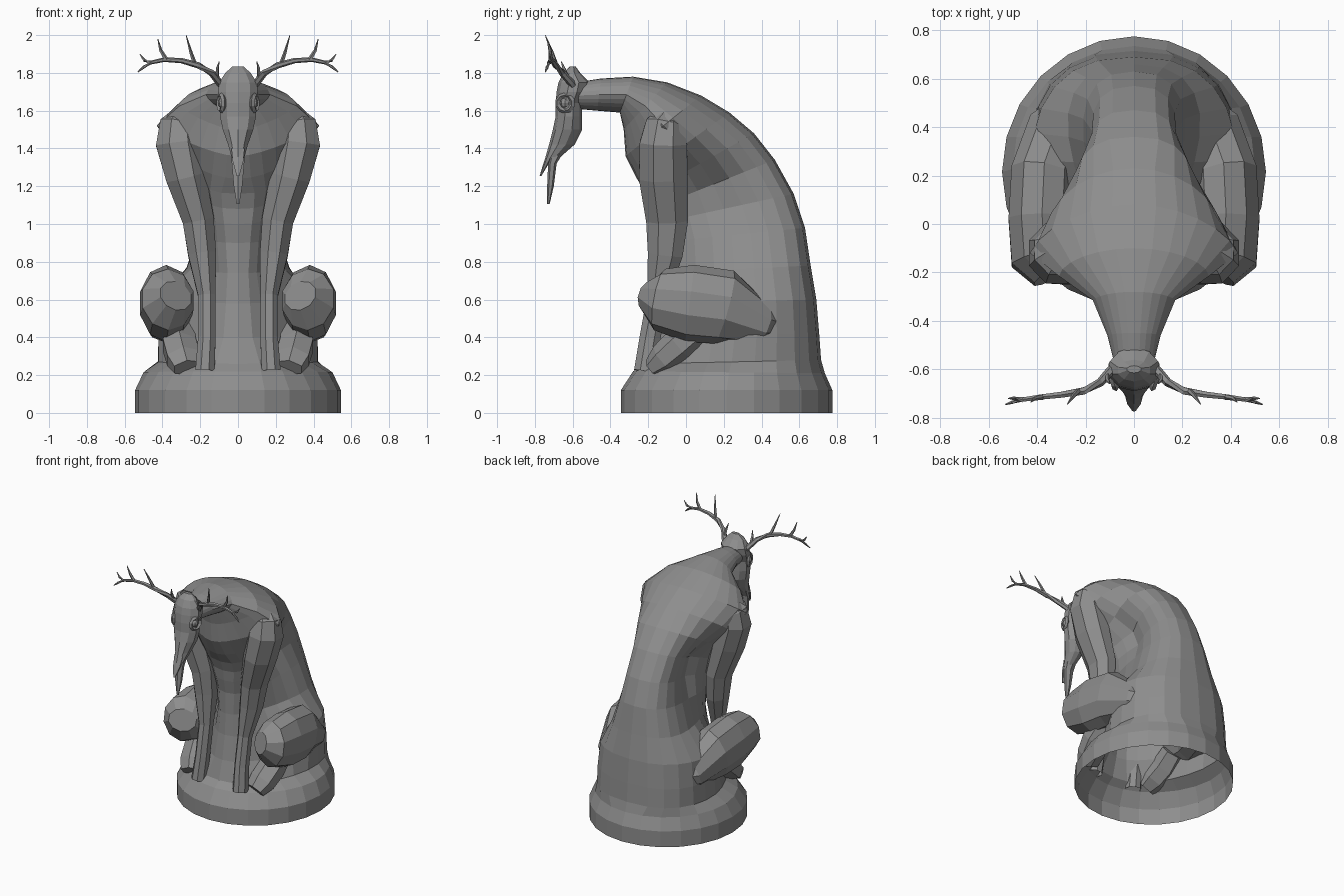
import bpy, bmesh, math
from mathutils import Vector

if "Cube" in bpy.data.objects:
    bpy.data.objects.remove(bpy.data.objects["Cube"])

# Dark grey stone
stone = bpy.data.materials.new("dark_stone")
stone.diffuse_color = (.27, .27, .27, 1)
stone.use_nodes = True
stone.node_tree.nodes["Principled BSDF"].inputs["Base Color"].default_value = stone.diffuse_color


def make(name, rings, caps=(True, True), mirror=False):
    """Bridge equal-length rings of points into one flat-shaded object."""
    bm = bmesh.new()
    rows = [[bm.verts.new(p) for p in r] for r in rings]
    n = len(rows[0])
    for a, b in zip(rows, rows[1:]):
        for i in range(n):
            j = (i + 1) % n
            bm.faces.new((a[i], a[j], b[j], b[i]))
    if caps[0]:
        bm.faces.new(rows[0][::-1])
    if caps[1]:
        bm.faces.new(rows[-1])
    bmesh.ops.recalc_face_normals(bm, faces=bm.faces)
    me = bpy.data.meshes.new(name)
    bm.to_mesh(me)
    bm.free()
    me.materials.append(stone)
    ob = bpy.data.objects.new(name, me)
    bpy.context.collection.objects.link(ob)
    if mirror:
        ob.modifiers.new("mirror", 'MIRROR')
    return ob


def tube(name, stations, sides=8, caps=(True, True)):
    """Tapered mirrored limb: stations are (x, y, z, side radius, depth radius)."""
    pts = [Vector(s[:3]) for s in stations]
    rings = []
    for i, s in enumerate(stations):
        d = (pts[min(i + 1, len(pts) - 1)] - pts[max(i - 1, 0)]).normalized()
        ref = Vector((1, 0, 0)) if abs(d.x) < 0.8 else Vector((0, 1, 0))
        u = (ref - d * ref.dot(d)).normalized()
        v = d.cross(u)
        rings.append([pts[i] + u * s[3] * math.cos(a) + v * s[4] * math.sin(a)
                      for a in (2 * math.pi * (k + 0.5) / sides for k in range(sides))])
    return make(name, rings, caps, mirror=True)


# Round base, torso and neck in one skin, open underneath
# back y, back z, front y, front z, width at back, middle, front
SECTIONS = [
    (.775, 0, -.345, 0, .545, .545, .545), (.775, .12, -.345, .12, .545, .545, .545),
    (.735, .21, -.28, .22, .51, .50, .47), (.715, .28, -.23, .26, .48, .42, .34),
    (.705, .42, -.19, .40, .47, .42, .22), (.69, .60, -.16, .58, .44, .42, .18),
    (.66, .78, -.15, .74, .36, .25, .16), (.63, .98, -.15, .90, .28, .19, .19),
    (.57, 1.16, -.17, 1.0, .26, .13, .22), (.47, 1.34, -.18, 1.08, .27, .13, .25),
    (.36, 1.48, -.21, 1.16, .30, .24, .26),
    (.23, 1.59, -.26, 1.24, .33, .36, .26), (.08, 1.68, -.32, 1.36, .35, .43, .22),
    (-.10, 1.75, -.33, 1.50, .29, .31, .18), (-.28, 1.78, -.35, 1.59, .15, .17, .13),
    (-.45, 1.77, -.47, 1.60, .10, .11, .09), (-.58, 1.75, -.58, 1.61, .08, .08, .07)]
rings = []
for k, (yb, zb, yf, zf, wb, wm, wf) in enumerate(SECTIONS):
    ring = []
    power = .8 if 3 <= k <= 10 else 1
    for i in range(24):
        a = 2 * math.pi * i / 24
        t = (1 - math.cos(a)) / 2
        w = wb + (wm - wb) * t * 2 if t < .5 else wm + (wf - wm) * (t * 2 - 1)
        s = math.sin(a)
        x = math.copysign(abs(s) ** power, s) * w if abs(s) > 1e-6 else 0
        ring.append((x, yb + (yf - yb) * t, zb + (zf - zb) * t))
    rings.append(ring)
make("base_and_torso", rings, caps=(False, True))

# Forelegs running from the shoulders to the base
tube("foreleg", [(.29, -.09, 1.58, .06, .06), (.31, -.11, 1.53, .11, .11),
                 (.315, -.12, 1.43, .13, .135), (.275, -.12, 1.25, .115, .14),
                 (.21, -.10, 1.02, .09, .12), (.19, -.11, .84, .08, .10),
                 (.165, -.15, .62, .05, .06), (.165, -.19, .40, .05, .06),
                 (.175, -.22, .22, .055, .06)], caps=(True, False))

# Folded hind legs: thigh with knee in front, foot below
tube("thigh", [(.33, -.20, .62, .10, .08), (.37, -.14, .60, .145, .165),
               (.38, .02, .58, .145, .205), (.37, .20, .56, .145, .20),
               (.31, .38, .48, .14, .12), (.20, .50, .45, .10, .08)], 10)
tube("hind_foot", [(.31, .06, .44, .09, .08), (.31, -.04, .36, .10, .09),
                   (.29, -.12, .29, .10, .08), (.27, -.18, .24, .08, .05)], 6)


def slab(rows, sides=10):
    """Level rings for the head: z, front y, back y, half width."""
    return [[(w * math.sin(a), (f + b) / 2 + (f - b) / 2 * math.cos(a), z)
             for a in (2 * math.pi * i / sides for i in range(sides))] for z, f, b, w in rows]


# Skull from crown to muzzle, split into upper beak and lower jaw
make("skull", slab([
    (1.835, -.615, -.585, .03), (1.80, -.65, -.56, .07), (1.75, -.675, -.51, .105),
    (1.70, -.685, -.52, .11), (1.64, -.69, -.55, .10), (1.57, -.69, -.55, .10),
    (1.50, -.705, -.55, .085), (1.42, -.725, -.59, .055), (1.35, -.745, -.67, .035)]))
make("upper_beak", slab([(1.40, -.728, -.69, .04), (1.33, -.752, -.72, .032),
                         (1.255, -.775, -.765, .008)], 6))
make("lower_jaw", slab([(1.44, -.715, -.61, .045), (1.32, -.73, -.685, .038),
                        (1.20, -.735, -.70, .026), (1.105, -.735, -.722, .008)], 6))

# Raised eye socket ring with an eyeball
bpy.ops.mesh.primitive_torus_add(major_segments=10, minor_segments=4, major_radius=.042,
                                 minor_radius=.014, location=(.088, -.64, 1.64),
                                 rotation=(0, math.radians(90), math.radians(-18)))
socket = bpy.context.object
socket.name = "eye_socket"
bpy.ops.mesh.primitive_uv_sphere_add(segments=8, ring_count=6, radius=.028,
                                     location=(.078, -.64, 1.64))
eye = bpy.context.object
eye.name = "eye"
for ob in (socket, eye):
    bpy.ops.object.select_all(action='DESELECT')
    ob.select_set(True)
    bpy.context.view_layer.objects.active = ob
    bpy.ops.object.transform_apply(location=True, rotation=True, scale=True)
    ob.data.materials.append(stone)
    ob.modifiers.new("mirror", 'MIRROR')

# Antlers: main beam and tines
BEAM = [(.06, -.58, 1.71, .026), (.10, -.61, 1.75, .02), (.14, -.655, 1.80, .018),
        (.21, -.69, 1.84, .017), (.30, -.705, 1.865, .014), (.39, -.715, 1.87, .012),
        (.46, -.725, 1.855, .01), (.50, -.735, 1.83, .008), (.53, -.745, 1.805, .003)]
tube("antler_beam", [(*p, p[3]) for p in BEAM], 6)
TINES = [((.11, -.62, 1.76), (.11, -.645, 1.82), (.10, -.66, 1.86)),
         ((.23, -.69, 1.85), (.25, -.71, 1.91), (.275, -.745, 2.0)),
         ((.38, -.715, 1.87), (.41, -.72, 1.92), (.425, -.735, 1.98)),
         ((.46, -.725, 1.855), (.495, -.72, 1.865), (.52, -.72, 1.90))]
for n, tine in enumerate(TINES):
    tube(f"antler_tine_{n + 1}", [(*p, r, r) for p, r in zip(tine, (.012, .009, .002))], 5)
